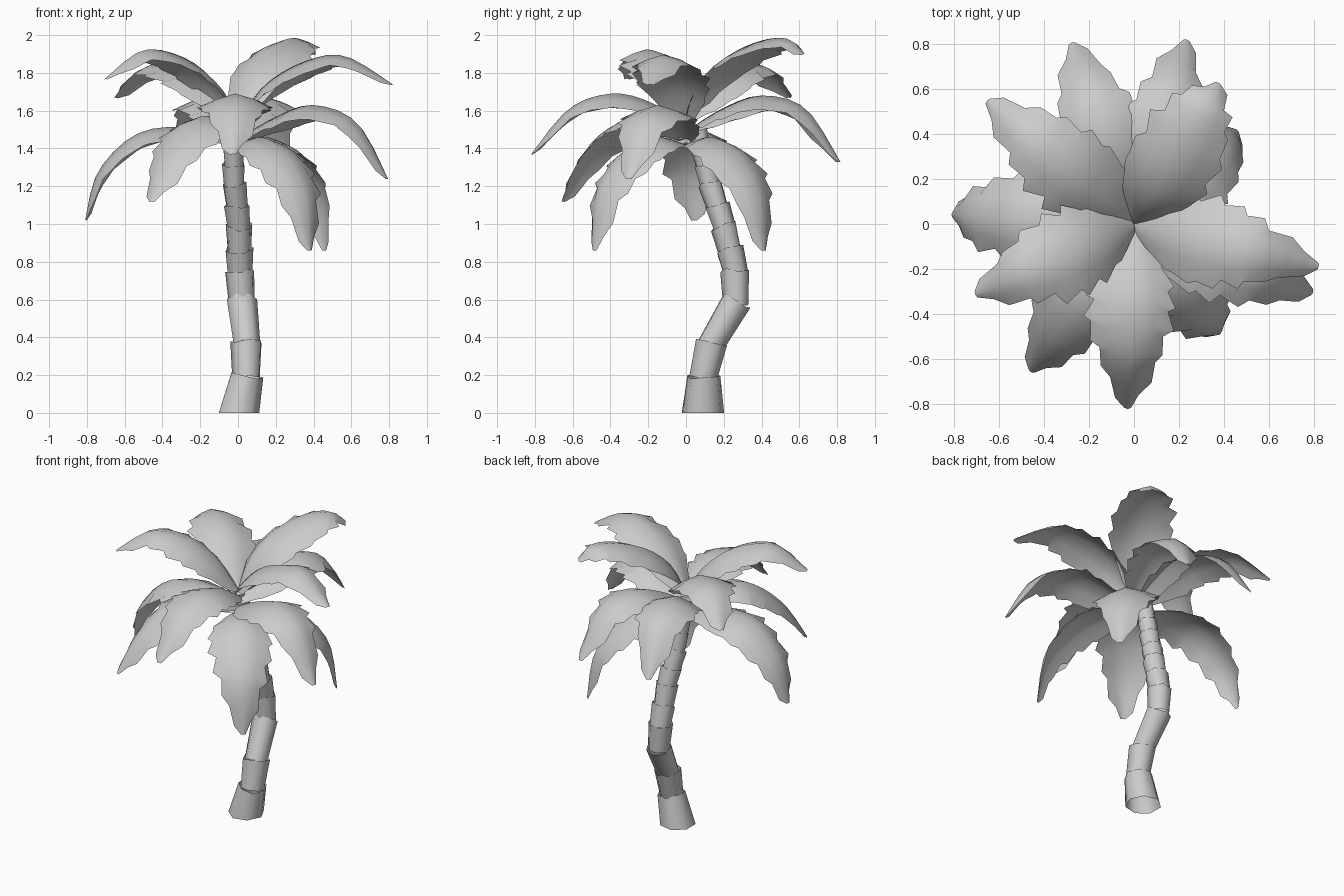
import bpy, math, random
from mathutils import Vector

if "Cube" in bpy.data.objects:
    bpy.data.objects.remove(bpy.data.objects["Cube"])

random.seed(4)


def make_object(name, verts, faces, angle):
    mesh = bpy.data.meshes.new(name)
    mesh.from_pydata(verts, [], faces)
    mesh.update()
    obj = bpy.data.objects.new(name, mesh)
    bpy.context.collection.objects.link(obj)
    bpy.ops.object.select_all(action='DESELECT')
    obj.select_set(True)
    bpy.context.view_layer.objects.active = obj
    bpy.ops.object.shade_smooth_by_angle(angle=math.radians(angle))


def spline(pts, t):
    """Smooth curve through pts, t from 0 to 1."""
    n = len(pts) - 1
    i = min(int(t * n), n - 1)
    u = t * n - i
    p = [Vector(pts[max(0, min(n, i + k))]) for k in (-1, 0, 1, 2)]
    return 0.5 * (2 * p[1] + (p[2] - p[0]) * u
                  + (2 * p[0] - 5 * p[1] + 4 * p[2] - p[3]) * u * u
                  + (3 * p[1] - p[0] - 3 * p[2] + p[3]) * u ** 3)


# Trunk: open cups nested into each other, strung on a bent centre line (x, y, z)
SIDES = 7
bend = [(0, .09, 0), (.045, .095, .2), (.045, .135, .37), (.02, .265, .59),
        (.01, .26, .75), (.005, .2, .99), (-.02, .125, 1.22), (-.03, .055, 1.52)]
joints = [Vector(p) for p in bend[:5]]
for p, q, count in ((4, 5, 2), (5, 6, 2), (6, 7, 3)):
    for s in range(1, count + 1):
        joints.append(Vector(bend[p]).lerp(Vector(bend[q]), s / count))
verts, faces = [], []


def collar(k):
    return .115 if k == 0 else .093 - .0035 * k


for k in range(len(joints) - 1):
    a, b = joints[k], joints[k + 1]
    axis = (b - a).normalized()
    side = Vector((0, 1, 0)).cross(axis).normalized()
    fwd = axis.cross(side)
    lower = collar(k) * (1 if k == 0 else .84)
    start = a if k == 0 else a - axis * .02
    base = len(verts)
    for centre, r, jag in ((start, lower, 0), (b, collar(k + 1), .012)):
        for s in range(SIDES):
            w = 2 * math.pi * s / SIDES + k * .4
            p = centre + (side * math.cos(w) + fwd * math.sin(w)) * r
            p += axis * random.uniform(-jag, jag)
            if k == 0 and jag == 0:
                p.z = 0
            verts.append(p)
    for s in range(SIDES):
        n = (s + 1) % SIDES
        faces.append((base + s, base + n, base + SIDES + n, base + SIDES + s))
make_object("trunk", verts, faces, 60)

# Fronds: compass angles sharing a midrib path of (radius, height)
upper = [
    ([59], [(0, 1.55), (.1, 1.75), (.26, 1.89), (.46, 1.97), (.63, 1.98), (.73, 1.9)]),
    ([-13], [(0, 1.55), (.15, 1.74), (.36, 1.86), (.58, 1.89), (.84, 1.74)]),
    ([204], [(0, 1.57), (.13, 1.75), (.31, 1.88), (.55, 1.92), (.77, 1.77)]),
    ([140], [(0, 1.55), (.16, 1.71), (.37, 1.83), (.62, 1.84), (.85, 1.67)]),
]
middle = [
    ([-92], [(0, 1.53), (.2, 1.65), (.4, 1.69), (.62, 1.61), (.82, 1.37)]),
    ([-21], [(0, 1.45), (.2, 1.56), (.42, 1.63), (.67, 1.54), (.85, 1.24)]),
    ([109, 74], [(0, 1.49), (.2, 1.61), (.42, 1.68), (.66, 1.61), (.85, 1.33)]),
]
drooping = [
    ([-52, 42], [(0, 1.42), (.2, 1.46), (.4, 1.38), (.57, 1.17), (.62, .86)]),
    ([235], [(0, 1.46), (.25, 1.57), (.45, 1.53), (.65, 1.36), (.8, 1.12)]),
    ([177], [(0, 1.43), (.25, 1.51), (.53, 1.48), (.74, 1.28), (.81, 1.02)]),
]
HALF_WIDTH = [.035, .12, .18, .195, .185, .145, .095, .015]
STEPS = 14


def frond(name, angle, path):
    out = Vector((math.cos(math.radians(angle)), math.sin(math.radians(angle)), 0))
    across = Vector((-out.y, out.x, 0))
    verts, faces = [], []
    for i in range(STEPS + 1):
        t = i / STEPS
        mid = spline(path, t)
        tan = (spline(path, min(1, t + .02)) - spline(path, max(0, t - .02))).normalized()
        along = out * tan.x + Vector((0, 0, tan.y))
        normal = along.cross(across)
        centre = out * mid.x + Vector((0, 0, mid.y))
        # half width read off the leaf outline
        f = t * (len(HALF_WIDTH) - 1)
        j = min(int(f), len(HALF_WIDTH) - 2)
        width = HALF_WIDTH[j] + (HALF_WIDTH[j + 1] - HALF_WIDTH[j]) * (f - j)
        for c in (-1, -.55, 0, .55, 1):
            w, slide = width, 0
            if abs(c) == 1 and 0 < i < STEPS:
                # saw-tooth leaf edge, swept toward the tip
                tooth = (i + (c > 0)) % 2
                w *= random.uniform(1.0, 1.12) if tooth else random.uniform(.84, .97)
                slide = .02 if tooth else -.01
            drop = .075 * abs(c) ** 1.5 * width / .19
            verts.append(centre + across * c * w + along * slide - normal * drop)
    for i in range(STEPS):
        for c in range(4):
            q = i * 5 + c
            faces.append((q, q + 5, q + 6, q + 1))
    make_object(name, verts, faces, 50)


for tier, group in (("upper", upper), ("middle", middle), ("drooping", drooping)):
    for angles, path in group:
        for angle in angles:
            frond(f"{tier}_frond_{angle % 360}", angle, path)
